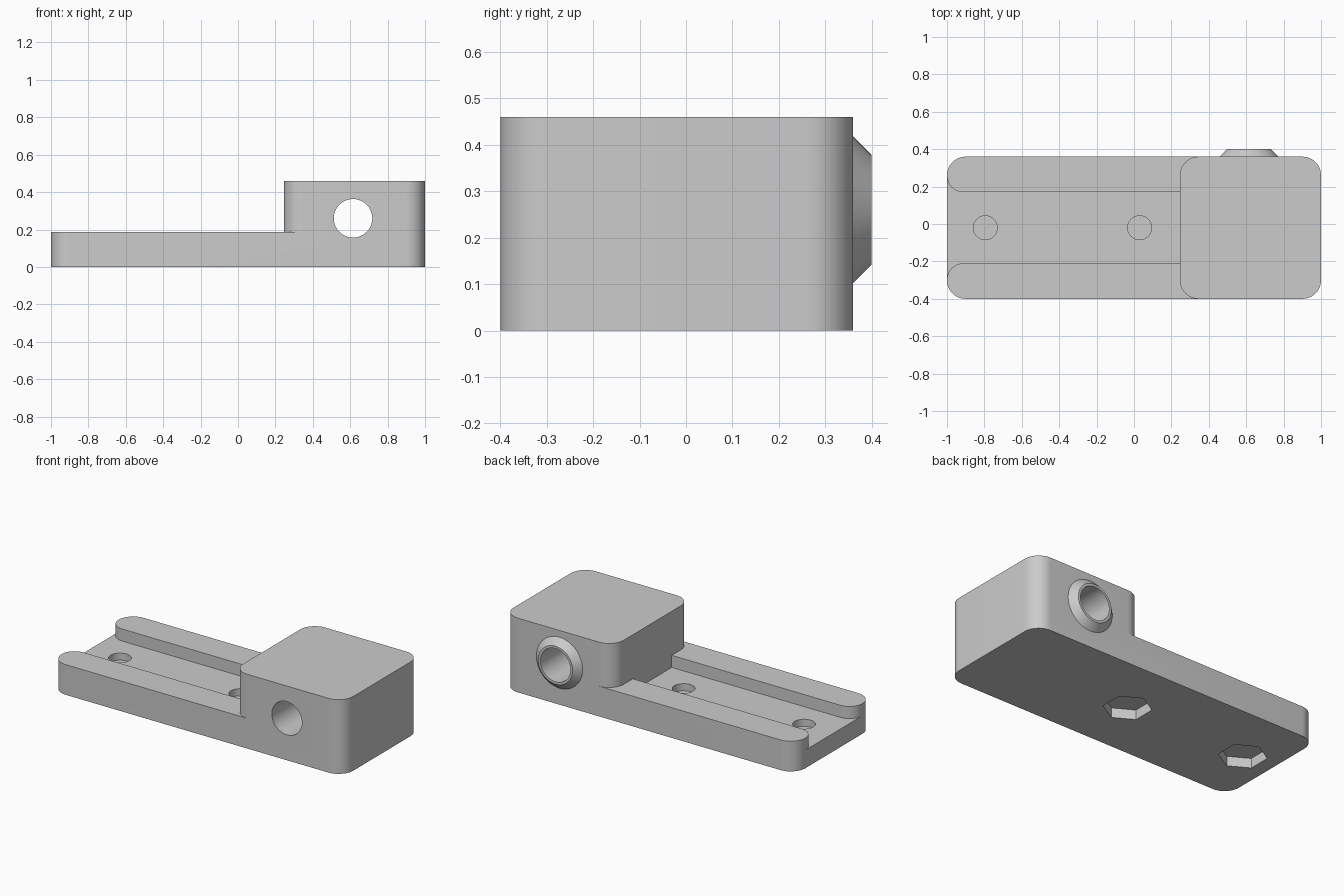
import bpy, bmesh
from math import sin, cos, pi, radians

cube = bpy.data.objects.get("Cube")
if cube:
    bpy.data.objects.remove(cube, do_unlink=True)

grey = bpy.data.materials.new("plain grey")
grey.use_nodes = True
colour = (0.6, 0.6, 0.6, 1)
grey.diffuse_color = colour
grey.node_tree.nodes["Principled BSDF"].inputs["Base Color"].default_value = colour

# Main dimensions
FRONT, BACK, END = -0.4, 0.36, 1.0
MID = (FRONT + BACK) / 2
CORNER = 0.1
STEP_X, BLOCK_TOP, RAIL_TOP, FLOOR = 0.245, 0.46, 0.187, 0.112
BORE_X, BORE_Z = 0.615, 0.26


def arc(cx, cy, r, a0, a1, n=12):
    angles = [radians(a0 + (a1 - a0) * i / n) for i in range(n + 1)]
    return [(cx + r * cos(a), cy + r * sin(a)) for a in angles]


def finish(bm, name):
    bmesh.ops.recalc_face_normals(bm, faces=bm.faces)
    mesh = bpy.data.meshes.new(name)
    bm.to_mesh(mesh)
    bm.free()
    mesh.materials.append(grey)
    obj = bpy.data.objects.new(name, mesh)
    bpy.context.collection.objects.link(obj)
    return obj


def prism(name, outline, z0, z1):
    """Extrude a flat outline from z0 up to z1."""
    bm = bmesh.new()
    face = bm.faces.new([bm.verts.new((x, y, z0)) for x, y in outline])
    grown = bmesh.ops.extrude_face_region(bm, geom=[face])
    top = [v for v in grown["geom"] if isinstance(v, bmesh.types.BMVert)]
    bmesh.ops.translate(bm, verts=top, vec=(0, 0, z1 - z0))
    return finish(bm, name)


def cone_along_y(name, r0, r1, y0, y1):
    """Round solid on the bore axis running from y0 to y1."""
    bm = bmesh.new()
    rings = [[bm.verts.new((BORE_X + x, y, BORE_Z + z))
              for x, z in arc(0, 0, r, 0, 360, 64)[:-1]]
             for r, y in ((r0, y0), (r1, y1))]
    for ring in rings:
        bm.faces.new(ring)
    n = len(rings[0])
    for i in range(n):
        j = (i + 1) % n
        bm.faces.new((rings[0][i], rings[0][j], rings[1][j], rings[1][i]))
    return finish(bm, name)


def combine(target, tool, operation):
    tool.hide_render = True
    mod = target.modifiers.new(tool.name, "BOOLEAN")
    mod.object, mod.operation, mod.solver = tool, operation, "EXACT"
    bpy.context.view_layer.objects.active = target
    bpy.ops.object.modifier_apply(modifier=mod.name)
    bpy.data.objects.remove(tool, do_unlink=True)


# Body: a rounded slab as tall as the block
ex, fy, by = END - CORNER, FRONT + CORNER, BACK - CORNER
body = prism("mount_body",
             arc(ex, by, CORNER, 0, 90) + arc(-ex, by, CORNER, 90, 180)
             + arc(-ex, fy, CORNER, 180, 270) + arc(ex, fy, CORNER, 270, 360),
             0, BLOCK_TOP)

# Lower everything beside the block, leaving its rounded corners
cx = STEP_X + CORNER
combine(body, prism("step_cutter",
                    [(-1.2, 0.6), (-1.2, -0.6), (cx, -0.6)]
                    + arc(cx, fy, CORNER, 270, 180)
                    + arc(cx, by, CORNER, 180, 90) + [(cx, 0.6)],
                    RAIL_TOP, 0.7), "DIFFERENCE")

# Channel between the rails, flared where the rail ends are rounded
half, flare = 0.19, 0.088
upper = arc(-END + flare, MID + half + flare, flare, 270, 180)
outline = ([(STEP_X, MID + half)] + upper + [(-1.2, MID + half + flare)])
outline += [(x, 2 * MID - y) for x, y in reversed(outline)]
combine(body, prism("channel_cutter", outline, FLOOR, 0.7), "DIFFERENCE")

# Screw holes above and hexagonal nut pockets below, with a thin web between
for x in (-0.795, 0.03):
    hole = arc(x, MID, 0.064, 0, 360, 48)[:-1]
    combine(body, prism("screw_hole_cutter", hole, 0.068, 0.3), "DIFFERENCE")
    pocket = arc(x, MID, 0.136, 30, 390, 6)[:-1]
    combine(body, prism("nut_pocket_cutter", pocket, -0.1, 0.06), "DIFFERENCE")

# Tapered boss on the back and the bore through it
combine(body, cone_along_y("boss", 0.18, 0.118, 0.338, 0.4), "UNION")
combine(body, cone_along_y("bore_cutter", 0.103, 0.103, -0.6, 0.6), "DIFFERENCE")

bpy.ops.object.select_all(action="DESELECT")
body.select_set(True)
bpy.context.view_layer.objects.active = body
bpy.ops.object.shade_smooth_by_angle(angle=radians(30))
